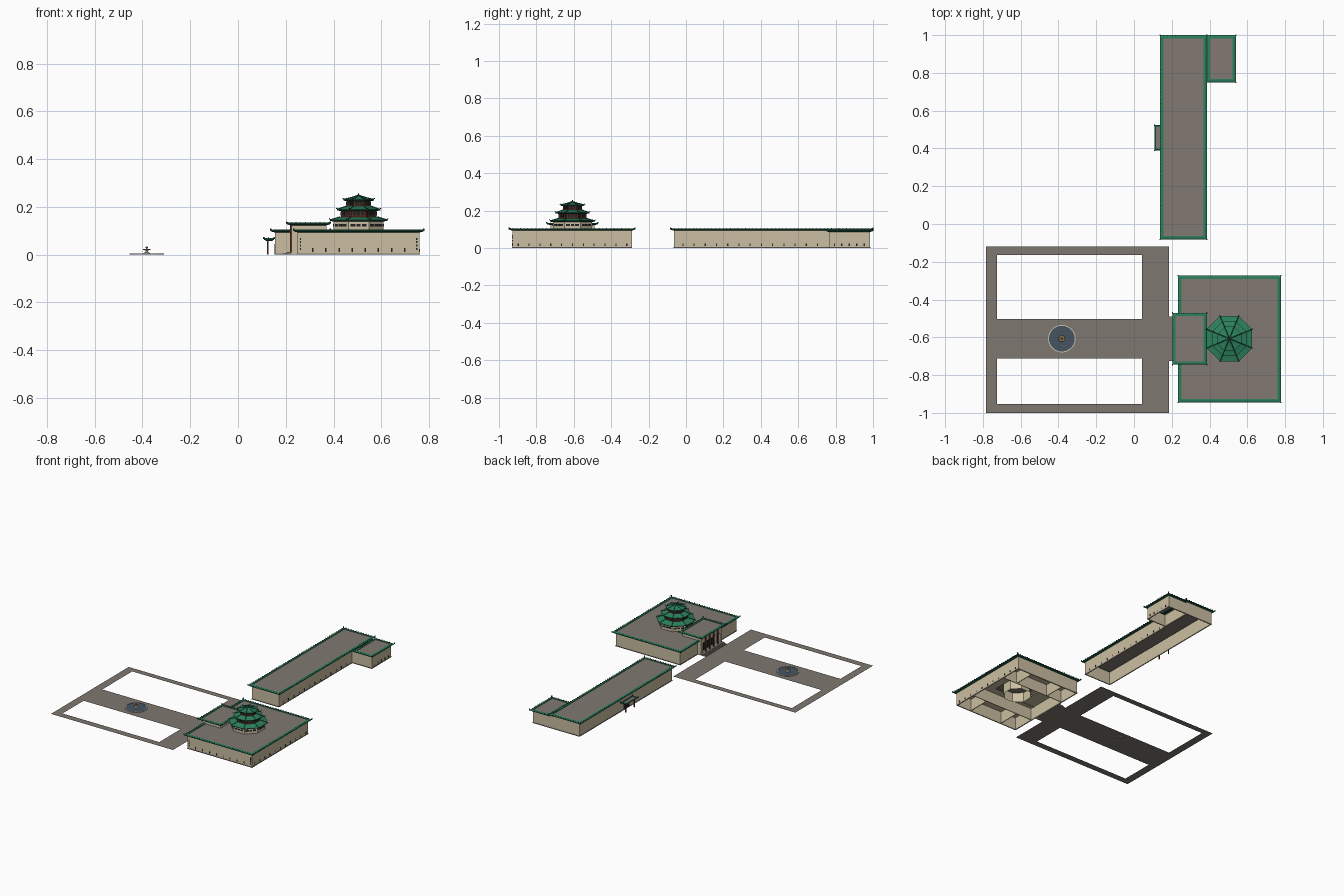
import bpy, bmesh, math
from mathutils import Matrix, Vector

cube = bpy.data.objects.get("Cube")
if cube:
    bpy.data.objects.remove(cube, do_unlink=True)


def material(name, r, g, b):
    m = bpy.data.materials.new(name)
    m.diffuse_color = (r, g, b, 1)
    m.use_nodes = True
    m.node_tree.nodes["Principled BSDF"].inputs["Base Color"].default_value = (r, g, b, 1)
    return m


CREAM = material("cream plaster", .60, .52, .36)
GREEN = material("green tile", .025, .22, .11)
DARKGREEN = material("dark green ridge", .012, .09, .05)
ROOF = material("grey roof", .22, .19, .17)
PAVING = material("grey paving", .21, .185, .16)
RED = material("dark red timber", .13, .025, .015)
GLASS = material("dark glass", .015, .018, .02)
WATER = material("blue grey basin", .06, .09, .12)
STONE = material("pale stone", .55, .52, .45)
GOLD = material("tan bronze", .35, .22, .09)


def finish(name, bm, mats, recalc=True):
    if recalc:
        bmesh.ops.recalc_face_normals(bm, faces=bm.faces)
    me = bpy.data.meshes.new(name)
    bm.to_mesh(me)
    bm.free()
    for m in mats:
        me.materials.append(m)
    ob = bpy.data.objects.new(name, me)
    bpy.context.scene.collection.objects.link(ob)
    return ob


def boxes(name, mat, items):
    """One object from boxes given as (low corner, high corner, optional matrix)."""
    bm = bmesh.new()
    for lo, hi, *m in items:
        lo, hi = Vector(lo), Vector(hi)
        mtx = Matrix.Translation((lo + hi) / 2) @ Matrix.Diagonal((*(hi - lo), 1))
        bmesh.ops.create_cube(bm, size=1, matrix=(m[0] @ mtx) if m else mtx)
    return finish(name, bm, [mat])


def loft(name, rings, mats, bands=None, cap=None):
    """Skin equal rings; bands picks a material per strip, cap one for the top."""
    bm = bmesh.new()
    vs = [[bm.verts.new(p) for p in ring] for ring in rings]
    n = len(vs[0])
    for i, (a, b) in enumerate(zip(vs, vs[1:])):
        for k in range(n):
            f = bm.faces.new((a[k], a[(k + 1) % n], b[(k + 1) % n], b[k]))
            f.material_index = bands[i] if bands else 0
    if cap is not None:
        bm.faces.new(vs[-1]).material_index = cap
    return finish(name, bm, mats)


def rect(r, inset, z):
    x0, y0, x1, y1 = r
    return [(x0 + inset, y0 + inset, z), (x1 - inset, y0 + inset, z),
            (x1 - inset, y1 - inset, z), (x0 + inset, y1 - inset, z)]


def circle(c, r, z, n=8):
    return [(c[0] + r * math.cos((k + .5) * math.tau / n),
             c[1] + r * math.sin((k + .5) * math.tau / n), z) for k in range(n)]


def walls(name, r, top, t=.006):
    loft(name, [rect(r, t, top), rect(r, t, 0), rect(r, 0, 0), rect(r, 0, top)], [CREAM])
    loft(name + "_plinth", [rect(r, -.002, 0), rect(r, -.002, .005), rect(r, 0, .005)], [PAVING])


def flat_roof(name, r, top, wide=.018, cap=1):
    """Flat roof with a tiled green edge, tile ribs and upturned corners."""
    loft(name, [rect(r, wide, top - .012), rect(r, .002, top - .008), rect(r, 0, top - .004),
                rect(r, wide * .55, top), rect(r, wide, top), rect(r, wide, top - .004)],
         [GREEN, ROOF, DARKGREEN], [2, 2, 0, 0, 0], cap)
    x0, y0, x1, y1 = r
    ribs, step, w = [], .02, .0015
    lo, hi = top - .004, top + .001
    for i in range(1, int((x1 - x0) / step)):
        x = x0 + i * step
        for y in (y0, y1 - wide * .45):
            ribs.append(((x - w, y, lo), (x + w, y + wide * .45, hi)))
    for i in range(1, int((y1 - y0) / step)):
        y = y0 + i * step
        for x in (x0, x1 - wide * .45):
            ribs.append(((x, y - w, lo), (x + wide * .45, y + w, hi)))
    for x in (x0, x1):
        for y in (y0, y1):
            ribs.append(((x - .003, y - .003, lo - .001), (x + .003, y + .003, hi + .004)))
    boxes(name + "_tile_ribs", DARKGREEN, ribs)


# Plaza: a flat paved frame with a wide central path
bm = bmesh.new()
xs = [-.783, -.725, .042, .185]
ys = [-1, -.952, -.713, -.502, -.163, -.12]
grid = [[bm.verts.new((x, y, .001)) for y in ys] for x in xs]
for i in range(3):
    for j in range(5):
        if not (i == 1 and j in (1, 3)):
            bm.faces.new((grid[i][j], grid[i + 1][j], grid[i + 1][j + 1], grid[i][j + 1]))
finish("plaza_paving", bm, [PAVING])

# Fountain with a tiered centrepiece
F = (-.382, -.607)
loft("fountain_rim", [circle(F, r, z, 32) for r, z in
                      ((.073, 0), (.073, .006), (.068, .006), (.068, .004))], [STONE])
loft("fountain_pool", [circle(F, .068, .0035, 32), circle(F, .068, .005, 32)], [WATER], cap=0)
loft("fountain_centre", [circle(F, r, z, 12) for r, z in
                         ((.014, .005), (.012, .009), (.005, .011), (.004, .017), (.017, .021),
                          (.016, .023), (.004, .023), (.003, .027), (.006, .03), (.002, .035))],
     [GOLD, STONE], [1, 1, 1, 1, 1, 0, 0, 0, 0], 0)

# Long rear building, its wing and the side porch
LONG, WING = (.155, -.065, .37, .985), (.37, .765, .525, .985)
walls("long_hall_walls", LONG, .094)
walls("wing_walls", WING, .085)
flat_roof("long_hall_roof", (.137, -.082, .387, 1), .105)
flat_roof("wing_roof", (.384, .75, .54, 1), .097)
flat_roof("porch_roof", (.108, .39, .152, .523), .07, .009)
boxes("porch_posts", RED, [((.121, y, 0), (.127, y + .006, .06)) for y in (.405, .502)])
boxes("porch_door", GLASS, [((.152, .425, .005), (.156, .488, .045))])

# Main hall with rooms inside
HALL = (.25, -.927, .76, -.29)
P = (.505, -.607)
walls("hall_walls", HALL, .094)
flat_roof("hall_roof", (.233, -.945, .778, -.273), .105)
h = .1
boxes("hall_ceiling", CREAM, [
    ((.253, -.924, .088), (P[0] - h, -.293, .091)), ((P[0] + h, -.924, .088), (.757, -.293, .091)),
    ((P[0] - h, -.924, .088), (P[0] + h, P[1] - h, .091)),
    ((P[0] - h, P[1] + h, .088), (P[0] + h, -.293, .091))])
boxes("hall_partitions", CREAM, [
    ((.25, y, .004), (.76, y + .005, .09)) for y in (-.765, -.455)] + [
    ((x, a, .004), (x + .005, b, .09)) for x in (.375, .635)
    for a, b in ((-.927, -.765), (-.455, -.29))])
loft("hall_drum", [circle(P, .095, .03), circle(P, .095, .1)], [CREAM])

# Raised entrance with columns, doors and steps
ENTRY = (.224, -.725, .37, -.49)
loft("entry_upper_walls", [rect(ENTRY, .004, .08), rect(ENTRY, 0, .08), rect(ENTRY, 0, .126)], [CREAM])
boxes("entry_side_walls", CREAM, [((.224, y, 0), (.252, y + .02, .082)) for y in (-.725, -.51)])
flat_roof("entry_roof", (.203, -.745, .387, -.47), .135)
cols = [-.675 + i * .0453 for i in range(4)]
boxes("entry_columns", RED, [((.217, y - .004, .012), (.225, y + .004, .124)) for y in cols])
boxes("entry_doors", GLASS, [((.245, y + .006, .012), (.249, y + .039, .07)) for y in cols[:3]])
boxes("entry_steps", PAVING, [((.186 + i * .01, -.725, 0), (.252, -.49, .004 * (i + 1)))
                              for i in range(3)])

# Windows on the outer walls
slots = [((x, -.929, .012), (x + .006, -.926, .027)) for x in
         [.31 + .055 * i for i in range(8)]]
slots += [((.759, y, .012), (.762, y + .006, .024)) for y in [-.9 + .058 * i for i in range(11)]]
slots += [((.369, y, .012), (.372, y + .006, .024)) for y in [-.02 + .06 * i for i in range(13)]]
slots += [((.524, y, .012), (.527, y + .006, .024)) for y in [.79 + .04 * i for i in range(5)]]
slots += [((x, -.929, z), (x + .005, -.926, z + .008)) for x in (.259, .746)
          for z in (.02, .035, .05, .062)]
boxes("wall_windows", GLASS, slots)


# Octagonal tower: three storeys with flared tiled roofs
def eight_sides(name, mat, apothem, lows_highs):
    items = []
    for k in range(8):
        m = Matrix.Translation((*P, 0)) @ Matrix.Rotation(k * math.tau / 8, 4, 'Z')
        for y0, y1, z0, z1 in lows_highs:
            items.append(((apothem - .002, y0, z0), (apothem + .002, y1, z1), m))
    boxes(name, mat, items)


def tower_roof(name, wall, eave, z, top_r, top_z):
    mid = (eave + top_r) * .5
    mid_z = z + (top_z - z) * .38
    loft(name, [circle(P, wall, z - .004), circle(P, eave, z), circle(P, eave, z + .004),
                circle(P, mid, mid_z + .003), circle(P, top_r, top_z)],
         [GREEN, DARKGREEN], [1, 1, 0, 0], 0)
    cu = bpy.data.curves.new(name + "_hips", 'CURVE')
    cu.dimensions, cu.bevel_depth, cu.bevel_resolution = '3D', .0022, 0
    path = ((eave + .004, z + .009), (eave - .003, z + .005), (mid, mid_z + .004), (top_r, top_z + .001))
    for k in range(8):
        a = (k + .5) * math.tau / 8
        sp = cu.splines.new('POLY')
        sp.points.add(len(path) - 1)
        for pt, (r, h) in zip(sp.points, path):
            pt.co = (P[0] + r * math.cos(a), P[1] + r * math.sin(a), h, 1)
    cu.materials.append(DARKGREEN)
    ob = bpy.data.objects.new(name + "_hips", cu)
    bpy.context.scene.collection.objects.link(ob)


storeys = [  # label, wall radius, wall bottom, eave radius, eave height, roof top radius and height
    ("lower", .113, .1, .130, .142, .083, .158, CREAM),
    ("middle", .08, .155, .098, .186, .055, .203, RED),
    ("upper", .054, .2, .069, .227, .004, .247, RED)]
for label, wr, wz, er, ez, tr, tz, mat in storeys:
    loft(f"tower_{label}_wall", [circle(P, wr, wz), circle(P, wr, ez)], [mat])
    tower_roof(f"tower_{label}_roof", wr - .002, er, ez, tr, tz)
    ap, s = wr * math.cos(math.pi / 8), wr * .3
    z0, z1 = (.118, .128) if mat is CREAM else (wz + .009, ez - .006)
    eight_sides(f"tower_{label}_windows", GLASS, ap,
                [(-s, -s * .4, z0, z1), (-s * .25, s * .25, z0, z1), (s * .4, s, z0, z1)])
loft("tower_finial", [circle(P, r, z) for r, z in
                      ((.004, .245), (.006, .249), (.003, .252), (.001, .259))], [DARKGREEN], cap=0)
